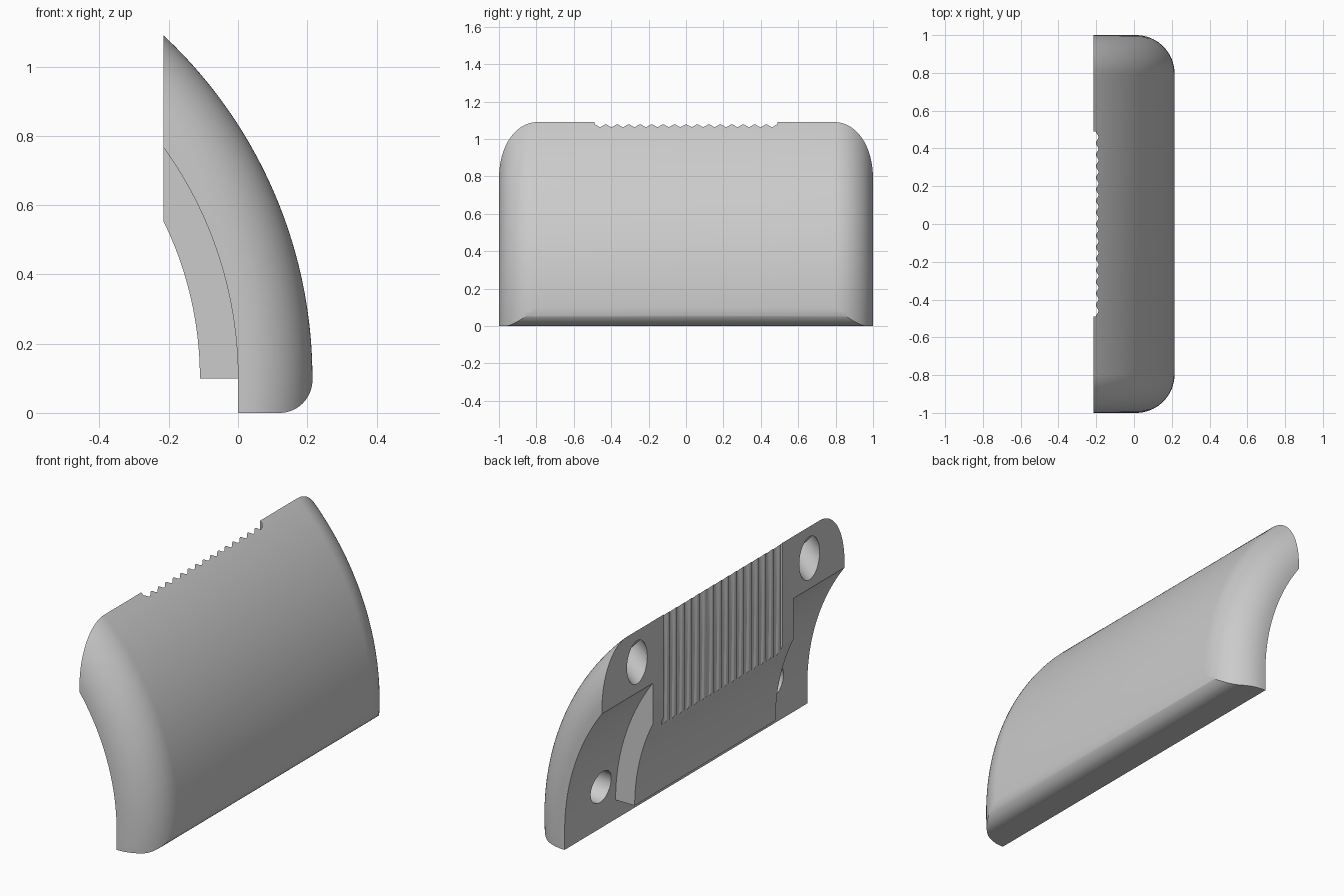
import bpy, bmesh, math
from mathutils import Vector, Matrix

cube = bpy.data.objects.get("Cube")
if cube:
    bpy.data.objects.remove(cube, do_unlink=True)

# All curved faces share one axis, parallel to y
CX, CZ = -1.14, 0.10
R_OUT, R_IN, R_RIB = 1.355, 1.14, 1.03
BACK = -0.215

grey = bpy.data.materials.new("plain grey")
grey.use_nodes = True
COLOR = (0.6, 0.6, 0.6, 1)
grey.diffuse_color = COLOR
grey.node_tree.nodes["Principled BSDF"].inputs["Base Color"].default_value = COLOR


def polar(r, a):
    return (CX + r * math.cos(a), CZ + r * math.sin(a))


def arc(r, a0, a1, n=48):
    return [polar(r, a0 + (a1 - a0) * i / n) for i in range(n + 1)]


def finish(name, bm):
    bmesh.ops.recalc_face_normals(bm, faces=bm.faces)
    mesh = bpy.data.meshes.new(name)
    bm.to_mesh(mesh)
    bm.free()
    mesh.materials.append(grey)
    obj = bpy.data.objects.new(name, mesh)
    bpy.context.collection.objects.link(obj)
    return obj


def prism(name, points, offset):
    """Extrude a closed outline of 3D points by an offset."""
    bm = bmesh.new()
    face = bm.faces.new([bm.verts.new(p) for p in points])
    out = bmesh.ops.extrude_face_region(bm, geom=[face])["geom"]
    bmesh.ops.translate(bm, vec=offset, verts=[v for v in out if isinstance(v, bmesh.types.BMVert)])
    if face.is_valid and not any(len(e.link_faces) == 2 for e in face.edges):
        bm.faces.remove(face)
    if any(e.is_boundary for e in bm.edges):
        bmesh.ops.holes_fill(bm, edges=[e for e in bm.edges if e.is_boundary])
    return finish(name, bm)


def prism_y(name, outline, half):
    return prism(name, [(x, -half, z) for x, z in outline], (0, 2 * half, 0))


def boolean(target, tool, operation):
    mod = target.modifiers.new(operation, "BOOLEAN")
    mod.operation, mod.object, mod.solver = operation, tool, "EXACT"
    bpy.context.view_layer.objects.active = target
    bpy.ops.object.modifier_apply(modifier=mod.name)
    bpy.data.objects.remove(tool, do_unlink=True)


# Curved shell: inner arc, flat foot and rounded lower edge
top = math.acos((-0.3 - CX) / R_IN)
FIL = 0.095
fillet = [(0.12 + FIL * math.sin(t), FIL - FIL * math.cos(t))
          for t in (math.pi / 2 * i / 16 for i in range(17))]
outline = arc(R_IN, top, 0) + [(0, 0)] + fillet + [(0.35, 0.095), (0.35, 1.3), (-0.3, 1.3)]
shell = prism_y("grip_cover", outline, 1.1)

# Revolved envelope gives the outer face and its rounded ends
ER = 0.205
quarter = [(R_OUT - ER + ER * math.cos(t), 1 - ER + ER * math.sin(t))
           for t in (math.pi / 2 * i / 20 for i in range(21))]
section = [(0.9, -1)] + [(r, -y) for r, y in reversed(quarter)] + quarter + [(0.9, 1)]
bm = bmesh.new()
start = math.radians(-15)
verts = []
for r, y in section:
    x, z = polar(r, start)
    verts.append(bm.verts.new((x, y, z)))
edges = [bm.edges.new((v, verts[(i + 1) % len(verts)])) for i, v in enumerate(verts)]
bmesh.ops.spin(bm, geom=verts + edges, cent=(CX, 0, CZ), axis=(0, -1, 0),
               angle=math.radians(90), steps=90)
bmesh.ops.holes_fill(bm, edges=[e for e in bm.edges if e.is_boundary])
boolean(shell, finish("envelope", bm), "INTERSECT")

# Thick middle rib on the inner side
rib_top = math.acos((-0.3 - CX) / R_RIB)
rib_end = math.acos((-0.3 - CX) / 1.2)
boolean(shell, prism_y("middle_rib", arc(R_RIB, 0, rib_top) + arc(1.2, rib_end, 0), 0.58), "UNION")

# Flat mounting face
boolean(shell, prism_y("back_trim", [(BACK, -0.5), (BACK, 1.6), (-0.7, 1.6), (-0.7, -0.5)], 1.3),
        "DIFFERENCE")

# Recessed panel of fine vertical ripples
HALF, WAVES, STEPS = 0.49, 16, 8
count = WAVES * STEPS
ripple = [(-0.195 - 0.007 * math.cos(2 * math.pi * i / STEPS), -HALF + 2 * HALF * i / count)
          for i in range(count + 1)]
panel = [(-0.3, -HALF)] + ripple + [(-0.3, HALF)]
boolean(shell, prism("ripple_cut", [(x, y, 0.4) for x, y in panel], (0, 0, 0.9)), "DIFFERENCE")

# Blind round holes, aimed radially: upper pair and lower pair
for height, radius_from, radius_to in ((0.925, 1.0, 1.32), (0.22, 1.0, 1.24)):
    reach = 0.925 if height > 0.5 else 1.135
    a = math.atan2(height - CZ, reach)
    axis = Vector((math.cos(a), 0, math.sin(a)))
    for side in (-1, 1):
        x, z = polar((radius_from + radius_to) / 2, a)
        bm = bmesh.new()
        place = Matrix.Translation((x, side * 0.71, z)) @ axis.to_track_quat("Z", "Y").to_matrix().to_4x4()
        bmesh.ops.create_cone(bm, cap_ends=True, segments=40, radius1=0.084, radius2=0.084,
                              depth=radius_to - radius_from, matrix=place)
        boolean(shell, finish("hole_cut", bm), "DIFFERENCE")

# Smooth curved faces, keep crisp edges
bpy.ops.object.select_all(action="DESELECT")
shell.select_set(True)
bpy.context.view_layer.objects.active = shell
bpy.ops.object.shade_smooth_by_angle(angle=math.radians(30))
